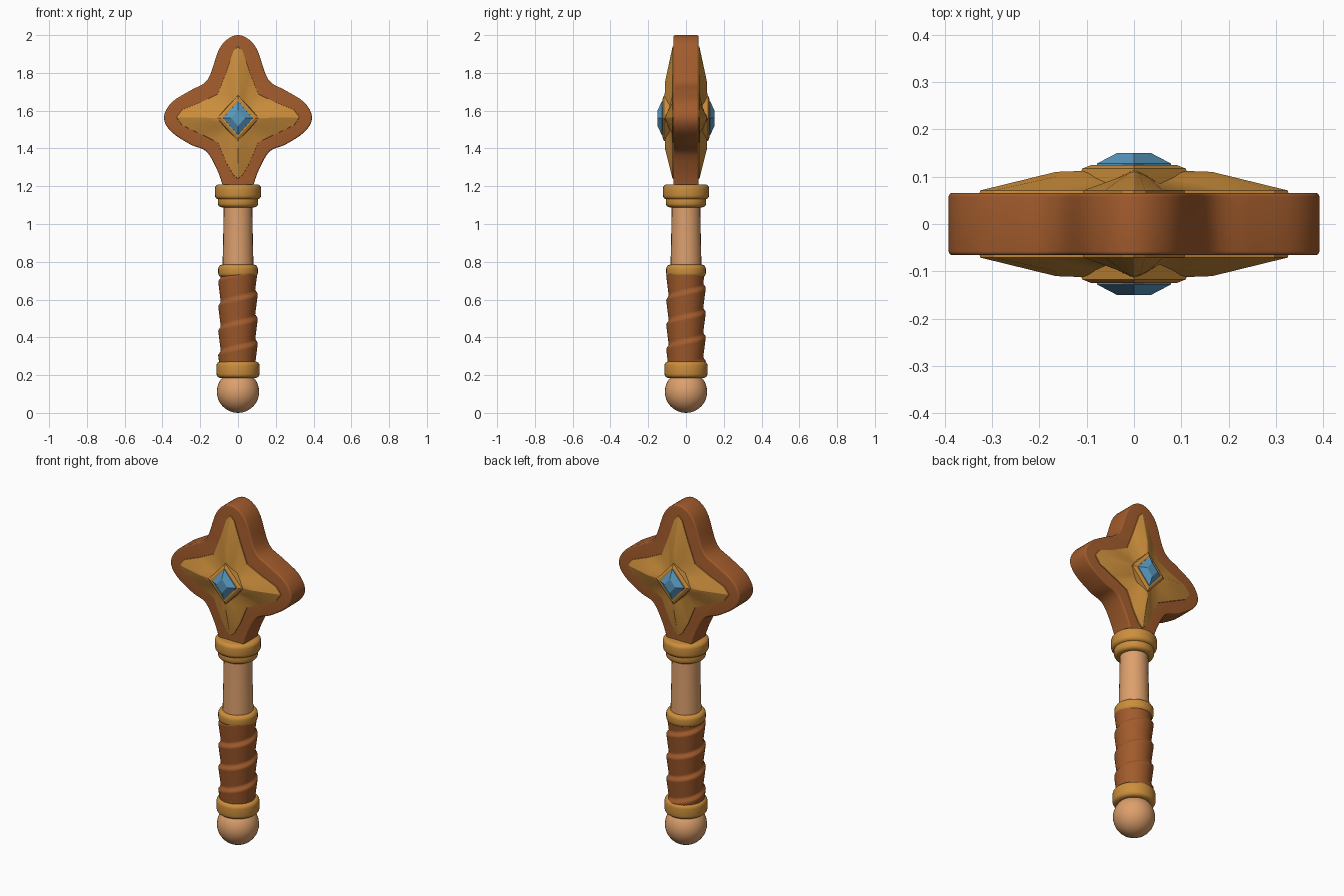
import bpy, bmesh, math
from mathutils import Vector

cube = bpy.data.objects.get("Cube")
if cube:
    bpy.data.objects.remove(cube, do_unlink=True)


def material(name, rgb):
    m = bpy.data.materials.new(name)
    m.use_nodes = True
    m.diffuse_color = (*rgb, 1)
    bsdf = m.node_tree.nodes["Principled BSDF"]
    bsdf.inputs["Base Color"].default_value = (*rgb, 1)
    bsdf.inputs["Roughness"].default_value = 0.7
    return m


GOLD = material("gold", (0.60, 0.27, 0.045))
LEATHER = material("brown leather", (0.36, 0.105, 0.025))
WOOD = material("pale wood", (0.72, 0.35, 0.15))
BLUE = material("blue gem", (0.10, 0.32, 0.53))
CENTRE = 1.56


def finish(name, bm, mat, angle=35, bevel=0):
    """Turn a bmesh into a shaded object."""
    bmesh.ops.remove_doubles(bm, verts=bm.verts, dist=1e-5)
    bmesh.ops.recalc_face_normals(bm, faces=bm.faces)
    mesh = bpy.data.meshes.new(name)
    bm.to_mesh(mesh)
    bm.free()
    mesh.materials.append(mat)
    ob = bpy.data.objects.new(name, mesh)
    bpy.context.collection.objects.link(ob)
    bpy.ops.object.select_all(action='DESELECT')
    ob.select_set(True)
    bpy.context.view_layer.objects.active = ob
    if bevel:
        b = ob.modifiers.new("rounded edge", 'BEVEL')
        b.width, b.segments, b.limit_method = bevel, 4, 'ANGLE'
        b.angle_limit = math.radians(50)
        bpy.ops.object.modifier_apply(modifier=b.name)
    if angle:
        bpy.ops.object.shade_smooth_by_angle(angle=math.radians(angle))
    return ob


def bridge(bm, a, b):
    """Join two closed loops of equal length with quads."""
    n = len(a)
    for i in range(n):
        bm.faces.new((a[i], a[(i + 1) % n], b[(i + 1) % n], b[i]))


def lathe(name, profile, mat, sides=32, radius=lambda r, a, z: r):
    """Revolve (radius, height) pairs about z and cap both ends."""
    bm = bmesh.new()
    loops = []
    for r, z in profile:
        loop = []
        for i in range(sides):
            a = math.tau * i / sides
            q = radius(r, a, z)
            loop.append(bm.verts.new((q * math.cos(a), q * math.sin(a), z)))
        loops.append(loop)
    for a, b in zip(loops, loops[1:]):
        bridge(bm, a, b)
    bm.faces.new(loops[0])
    bm.faces.new(loops[-1])
    return finish(name, bm, mat)


def collar(name, z0, z1, r, soft=0.022):
    """Band with softly rounded rims."""
    quarter = [math.pi / 2 * k / 4 for k in range(5)]
    low = [(r - soft + soft * math.sin(t), z0 + soft - soft * math.cos(t)) for t in quarter]
    high = [(x, z0 + z1 - z) for x, z in reversed(low)]
    return lathe(name, low + high, GOLD)


def mirrored(half):
    """Complete a right-hand outline, listed from top to bottom."""
    return half + [(-x, z) for x, z in reversed(half) if x > 1e-4]


def smooth_outline(pts, steps=4):
    """Closed Catmull-Rom curve through the points."""
    out, n = [], len(pts)
    for i in range(n):
        p0, p1, p2, p3 = (Vector(pts[(i + k) % n]) for k in (-1, 0, 1, 2))
        for s in range(steps):
            t = s / steps
            v = 0.5 * (2 * p1 + (p2 - p0) * t + (2 * p0 - 5 * p1 + 4 * p2 - p3) * t * t
                       + (3 * p1 - p0 - 3 * p2 + p3) * t ** 3)
            out.append((v.x, v.y))
    return out


# Handle: pommel, wrapped grip, shaft and collars
ball = [(0.112 * math.sin(t), 0.112 - 0.112 * math.cos(t))
        for t in (math.pi * (k + 0.2) / 16 for k in range(16))]
lathe("pommel", ball, WOOD)
collar("lower_collar", 0.185, 0.272, 0.114)


def wrap(r, a, z):
    # Overlapping strip that climbs around the grip
    f = (z / 0.13 - a / math.tau) % 1
    return r + 0.014 * min(f / 0.85, (1 - f) / 0.15)


lathe("grip", [(0.091, 0.25 + 0.49 * k / 72) for k in range(73)], LEATHER, 40, wrap)
collar("middle_collar", 0.718, 0.785, 0.105)
lathe("shaft", [(0.083, 0.74), (0.079, 0.9), (0.075, 1.12)], WOOD, 24)
collar("upper_collar_lip", 1.088, 1.15, 0.107)
collar("upper_collar", 1.13, 1.21, 0.122)

# Head frame: thick rounded four-pointed plate
half = [(0, 2.0), (0.058, 1.977), (0.105, 1.915), (0.16, 1.765), (0.25, 1.708), (0.35, 1.645),
        (0.392, 1.565), (0.355, 1.49), (0.25, 1.42), (0.168, 1.385), (0.112, 1.29),
        (0.08, 1.2), (0.075, 1.16)]
outline = smooth_outline(mirrored(half))
bm = bmesh.new()
front = [bm.verts.new((x, -0.066, z)) for x, z in outline]
back = [bm.verts.new((x, 0.066, z)) for x, z in outline]
bridge(bm, front, back)
bm.faces.new(front)
bm.faces.new(back)
finish("head_frame", bm, LEATHER, 40, bevel=0.02)

# Star, setting and gem on both faces
star_half = [(0, 1.945), (0.024, 1.922), (0.062, 1.81), (0.108, 1.69), (0.2, 1.645),
             (0.3, 1.605), (0.33, 1.565), (0.3, 1.522), (0.2, 1.475), (0.108, 1.43),
             (0.062, 1.32), (0.024, 1.255), (0, 1.235)]
star = mirrored(star_half)
for side, word in ((-1, "front"), (1, "back")):
    bm = bmesh.new()
    loops = []
    for t, ridge, valley in ((1, 0.05, 0.05), (0.985, 0.071, 0.071), (0.5, 0.111, 0.085),
                             (0.2, 0.114, 0.106)):
        loop = []
        for x, z in star:
            dz = z - CENTRE
            w = abs(math.sin(2 * math.atan2(dz, x)))
            y = ridge + (valley - ridge) * w
            loop.append(bm.verts.new((x * t, side * y, CENTRE + dz * t)))
        loops.append(loop)
    for a, b in zip(loops, loops[1:]):
        bridge(bm, a, b)
    bm.faces.new(loops[-1])
    finish(word + "_star", bm, GOLD, 25)

    # Stacked diamonds: (half width, half height, distance from the middle)
    for name, mat, rings in (
            ("setting", GOLD, ((0.115, 0.125, 0.085), (0.11, 0.12, 0.117), (0.09, 0.1, 0.125))),
            ("gem", BLUE, ((0.08, 0.092, 0.11), (0.078, 0.09, 0.128), (0.036, 0.042, 0.15)))):
        bm = bmesh.new()
        loops = [[bm.verts.new((x, side * y, CENTRE + z))
                  for x, z in ((w, 0), (0, h), (-w, 0), (0, -h))] for w, h, y in rings]
        for a, b in zip(loops, loops[1:]):
            bridge(bm, a, b)
        bm.faces.new(loops[0])
        bm.faces.new(loops[-1])
        finish(word + "_" + name, bm, mat, 0)
